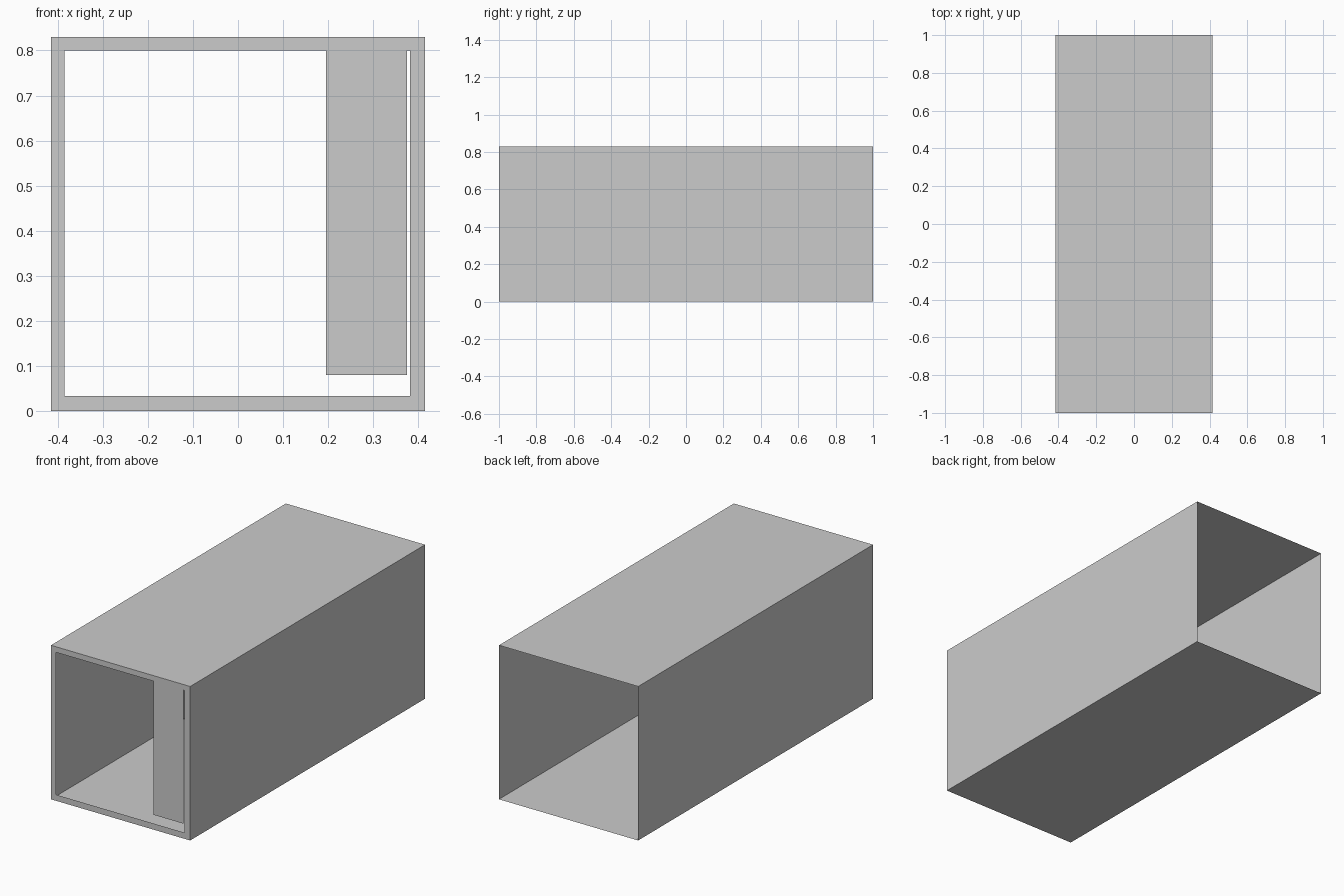
import bpy

if "Cube" in bpy.data.objects:
    bpy.data.objects.remove(bpy.data.objects["Cube"])

W, H = 0.415, 0.83          # half width and height of the passage


def mesh_object(name, verts, faces):
    mesh = bpy.data.meshes.new(name)
    mesh.from_pydata(verts, [], faces)
    mesh.update()
    obj = bpy.data.objects.new(name, mesh)
    bpy.context.collection.objects.link(obj)
    return obj


def square_tube(name, inset, y0, y1, inward=False):
    """Thin four-sided tube, open at both ends."""
    x, lo, hi = W - inset, inset, H - inset
    ring = [(-x, lo), (x, lo), (x, hi), (-x, hi)]
    verts = [(px, y, pz) for y in (y0, y1) for px, pz in ring]
    faces = [(i, (i + 1) % 4, (i + 1) % 4 + 4, i + 4) for i in range(4)]
    if inward:
        faces = [f[::-1] for f in faces]
    return mesh_object(name, verts, faces)


# Outer walls, full length
square_tube("outer_shell", 0, -1, 1)

# Thin lining that stops part way, leaving a seam inside
square_tube("inner_lining", 0.001, -1, 0.37, inward=True)

# Flat front wall: one outline running round the frame opening and the
# hanging panel, bridged to the outer border at its corners
outer = [(-W, 0), (W, 0), (W, H), (-W, H)]
inner = [(-0.385, 0.033), (0.382, 0.033), (0.382, 0.80), (0.375, 0.80),
         (0.375, 0.08), (0.195, 0.08), (0.195, 0.80), (-0.385, 0.80)]
front = [(x, -1, z) for x, z in outer + inner]
mesh_object("front_frame", front, [
    (0, 1, 5, 4),                   # sill
    (1, 2, 6, 5),                   # right jamb
    (2, 3, 11, 10, 9, 8, 7, 6),     # lintel with hanging panel
    (3, 0, 4, 11),                  # left jamb
])
